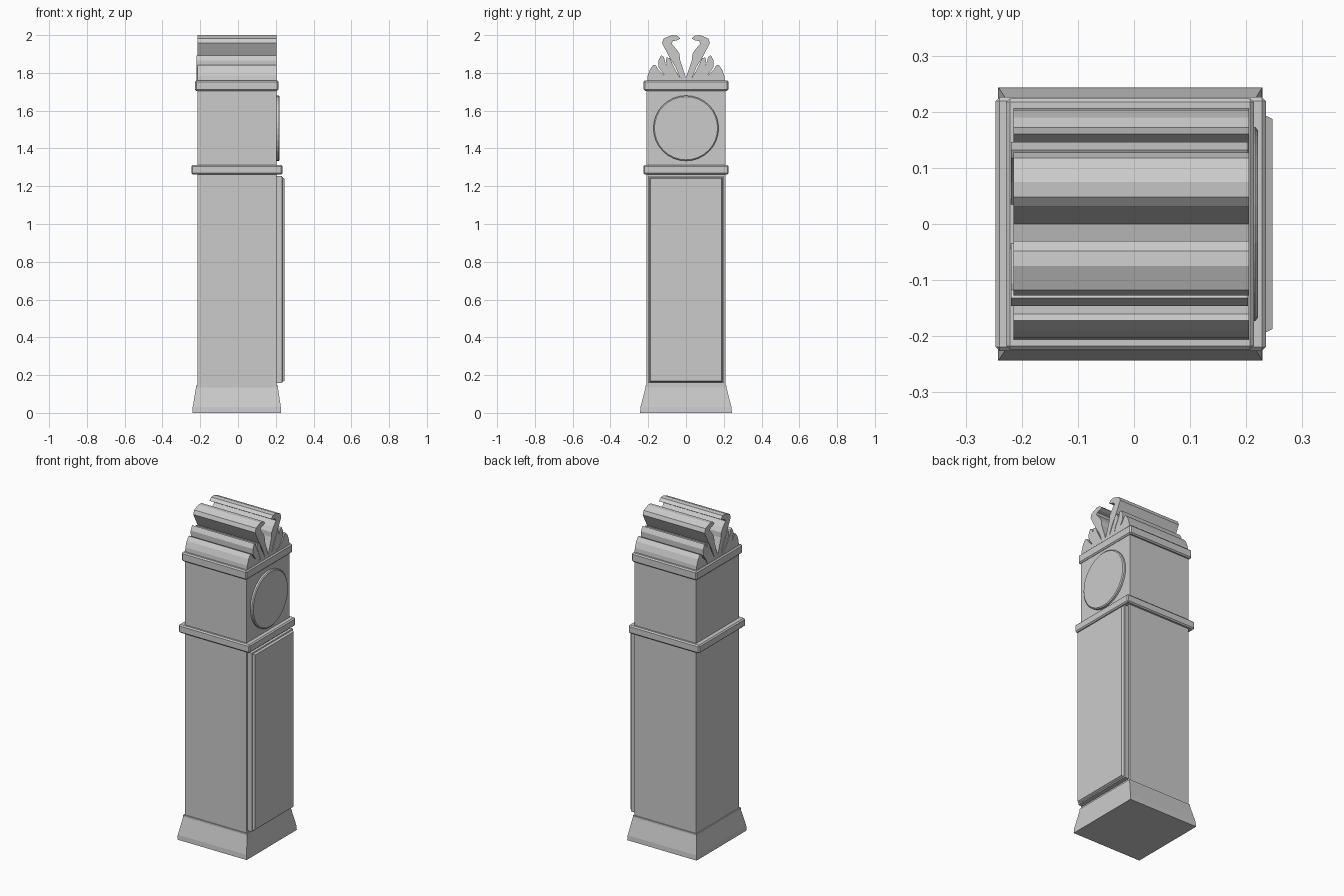
import bpy, math

XB, XF = -0.215, 0.205   # back and dial-side planes of the case

def mesh(name, verts, faces, bevel=0):
    me = bpy.data.meshes.new(name)
    me.from_pydata(verts, [], faces)
    ob = bpy.data.objects.new(name, me)
    bpy.context.collection.objects.link(ob)
    if bevel:
        m = ob.modifiers.new("Bevel", 'BEVEL')
        m.width, m.segments = bevel, 1
    return ob

def loft(name, rings, bevel=0):
    """Skin equal-length point rings and cap both ends."""
    n = len(rings[0])
    verts = [p for r in rings for p in r]
    faces = [(k*n + i, k*n + (i+1) % n, (k+1)*n + (i+1) % n, (k+1)*n + i)
             for k in range(len(rings)-1) for i in range(n)]
    faces += [tuple(reversed(range(n))), tuple(range(len(verts)-n, len(verts)))]
    return mesh(name, verts, faces, bevel)

def rect_z(z, x0, x1, y):
    return [(x0, -y, z), (x1, -y, z), (x1, y, z), (x0, y, z)]

def rect_x(x, y, z0, z1):
    return [(x, -y, z0), (x, y, z0), (x, y, z1), (x, -y, z1)]

def circle_x(x, r, z, n=32):
    return [(x, r*math.cos(2*math.pi*i/n), z + r*math.sin(2*math.pi*i/n)) for i in range(n)]

# Flared plinth with a thin lip under the trunk
loft("plinth", [rect_z(0, -0.242, 0.229, 0.243), rect_z(0.03, -0.24, 0.227, 0.241),
                rect_z(0.135, -0.222, 0.211, 0.214), rect_z(0.146, -0.222, 0.211, 0.214)])

# Trunk and hood
loft("trunk", [rect_z(0.12, XB, XF, 0.208), rect_z(1.28, XB, XF, 0.208)])
loft("hood", [rect_z(1.29, XB, XF, 0.208), rect_z(1.72, XB, XF, 0.208)])

# Mouldings
loft("waist_moulding", [rect_z(1.262, -0.247, 0.235, 0.226),
                        rect_z(1.312, -0.247, 0.235, 0.226)], 0.007)
loft("hood_moulding", [rect_z(1.705, -0.228, 0.214, 0.224),
                       rect_z(1.76, -0.228, 0.214, 0.224)], 0.007)

# Long door with a bevelled raised panel
loft("trunk_door", [rect_x(0.20, 0.199, 0.158, 1.253), rect_x(0.233, 0.199, 0.158, 1.253),
                    rect_x(0.235, 0.193, 0.164, 1.247), rect_x(0.247, 0.187, 0.17, 1.241)])

# Round dial
loft("dial", [circle_x(0.20, 0.173, 1.507), circle_x(0.216, 0.173, 1.507),
              circle_x(0.221, 0.167, 1.507)])

# Crest: leaf profiles (y, z) run from back to front, mirrored across y
crest = {
    "outer_leaf": [(0.06, 1.755), (0.206, 1.755), (0.203, 1.785), (0.19, 1.82), (0.172, 1.843),
                   (0.16, 1.84), (0.145, 1.815), (0.12, 1.79)],
    "middle_leaf": [(0.03, 1.755), (0.10, 1.755), (0.117, 1.79), (0.145, 1.83), (0.146, 1.865),
                    (0.132, 1.893), (0.118, 1.885), (0.106, 1.845), (0.075, 1.80)],
    "inner_leaf": [(0.02, 1.755), (0.07, 1.755), (0.085, 1.81), (0.108, 1.85), (0.103, 1.882),
                   (0.085, 1.878), (0.068, 1.84), (0.042, 1.79)],
    "scroll": [(0.0, 1.775), (0.01, 1.755), (0.03, 1.77), (0.055, 1.83), (0.087, 1.882),
               (0.102, 1.91), (0.127, 1.958), (0.118, 1.982), (0.075, 2.0), (0.048, 1.998),
               (0.03, 1.982), (0.05, 1.972), (0.07, 1.968), (0.076, 1.955), (0.05, 1.925),
               (0.034, 1.90), (0.032, 1.87)],
}
for name, prof in crest.items():
    x0, x1 = (-0.219, 0.203) if name == "middle_leaf" else (XB, XF)
    ob = loft(name, [[(x, y, z) for y, z in prof] for x in (x0, x1)])
    ob.modifiers.new("Mirror", 'MIRROR').use_axis = (False, True, False)
    ob.modifiers["Mirror"].use_mirror_merge = False

# Crest bed joining the leaves to the moulding
loft("crest_bed", [rect_z(1.75, XB, XF, 0.2), rect_z(1.774, XB, XF, 0.2)])
